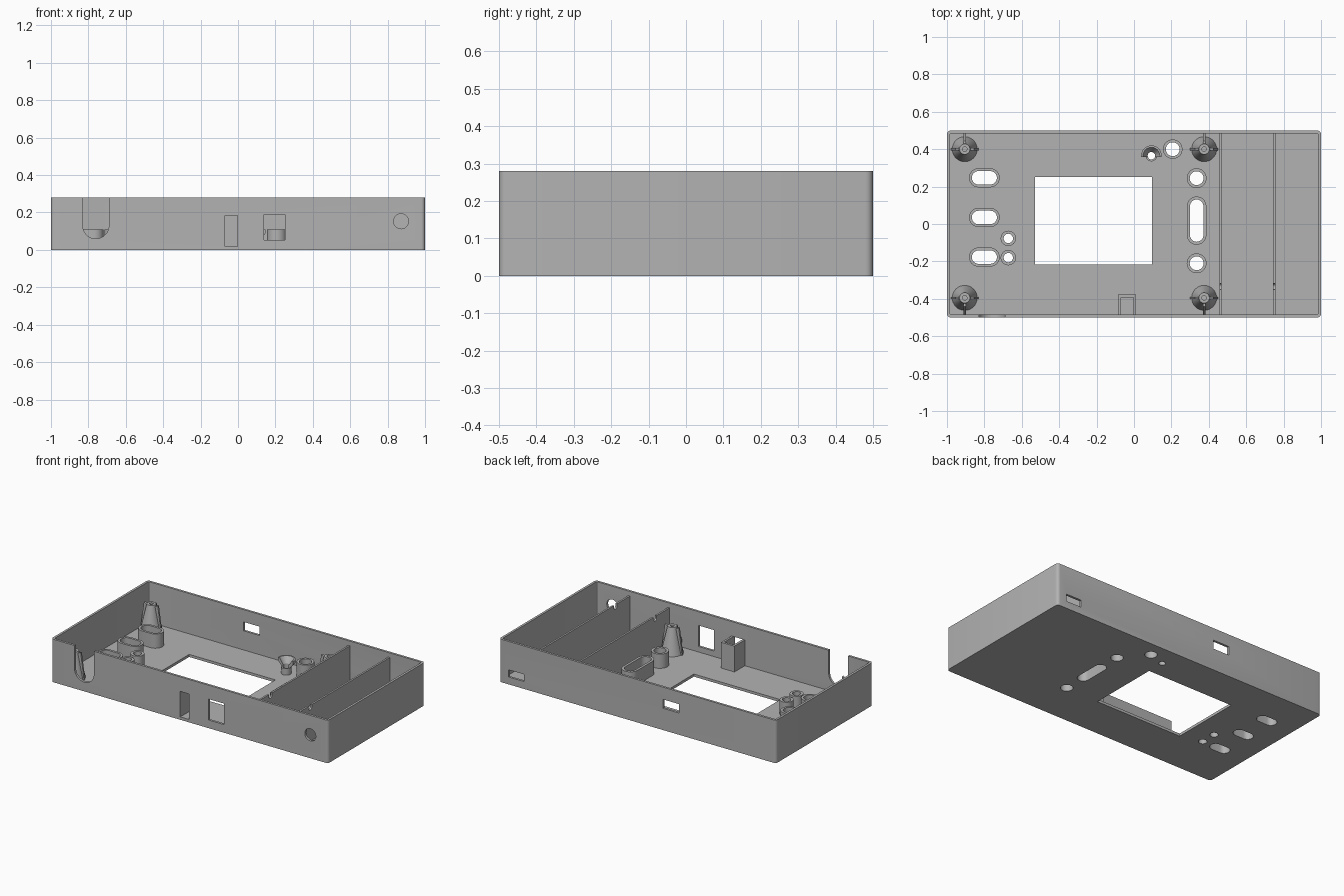
import bpy, bmesh, math
from mathutils import Matrix

cube = bpy.data.objects.get("Cube")
if cube:
    bpy.data.objects.remove(cube, do_unlink=True)

FLOOR, HEIGHT, WALL = 0.017, 0.28, 0.015
grey = bpy.data.materials.new("matte_grey")
grey.use_nodes = True
GREY = (0.45, 0.45, 0.45, 1)
grey.diffuse_color = GREY
grey.node_tree.nodes["Principled BSDF"].inputs["Base Color"].default_value = GREY


def make(name, bm):
    bmesh.ops.recalc_face_normals(bm, faces=bm.faces)
    mesh = bpy.data.meshes.new(name)
    bm.to_mesh(mesh)
    bm.free()
    mesh.materials.append(grey)
    ob = bpy.data.objects.new(name, mesh)
    bpy.context.collection.objects.link(ob)
    return ob


def rounded(cx, cy, hx, hy, r, steps=8):
    """Outline of a rounded rectangle; also gives circles and long slots."""
    pts = []
    for q, (sx, sy) in enumerate(((1, 1), (-1, 1), (-1, -1), (1, -1))):
        for i in range(steps + 1):
            a = (q + i / steps) * math.pi / 2
            p = (cx + sx * (hx - r) + r * math.cos(a), cy + sy * (hy - r) + r * math.sin(a))
            if not pts or math.dist(p, pts[-1]) > 1e-5:
                pts.append(p)
    if math.dist(pts[0], pts[-1]) < 1e-5:
        pts.pop()
    return pts


def prism(name, pts, low, high, axis="z"):
    """Extrude an outline along z, or an (x, z) outline along y, or (y, z) along x."""
    place = {"z": lambda u, v, w: (u, v, w),
             "y": lambda u, v, w: (u, w, v),
             "x": lambda u, v, w: (w, u, v)}[axis]
    bm = bmesh.new()
    a, b = [[bm.verts.new(place(u, v, w)) for u, v in pts] for w in (low, high)]
    bm.faces.new(a)
    bm.faces.new(b)
    for i in range(len(a)):
        j = (i + 1) % len(a)
        bm.faces.new((a[i], a[j], b[j], b[i]))
    return make(name, bm)


def box(name, x0, x1, y0, y1, z0, z1):
    return prism(name, [(x0, y0), (x1, y0), (x1, y1), (x0, y1)], z0, z1)


def cut(ob, cutters):
    for c in cutters:
        c.hide_render = True
        m = ob.modifiers.new("cut", "BOOLEAN")
        m.operation, m.solver, m.object = "DIFFERENCE", "EXACT", c
    deps = bpy.context.evaluated_depsgraph_get()
    mesh = bpy.data.meshes.new_from_object(ob.evaluated_get(deps))
    ob.modifiers.clear()
    ob.data = mesh
    for c in cutters:
        bpy.data.objects.remove(c, do_unlink=True)


def lathe(name, profile, x, y, steps=32):
    """Closed (radius, height) profile turned about a vertical axis."""
    bm = bmesh.new()
    rings = []
    for i in range(steps):
        a = i * math.tau / steps
        rings.append([bm.verts.new((x + r * math.cos(a), y + r * math.sin(a), z)) for r, z in profile])
    n = len(profile)
    for i in range(steps):
        p, q = rings[i], rings[(i + 1) % steps]
        for k in range(n):
            bm.faces.new((p[k], q[k], q[(k + 1) % n], p[(k + 1) % n]))
    return make(name, bm)


# Openings in the floor: centre, half sizes, rim width
openings = [(-0.8, y, 0.082, 0.051, 0.015) for y in (0.247, 0.035, -0.177)]
openings += [(-0.672, y, 0.041, 0.041, 0.016) for y in (-0.077, -0.18)]
openings += [(0.335, y, 0.053, 0.053, 0.016) for y in (0.245, -0.21)]
openings += [(0.335, 0.018, 0.052, 0.129, 0.016), (0.207, 0.4, 0.052, 0.052, 0.015)]
FUNNEL = (0.093, 0.365)

# Tray shell
shell = prism("tray_shell", rounded(0, 0, 1, 0.5, 0.02, 5), 0, HEIGHT)
cutters = [prism("hollow", rounded(0, 0, 1 - WALL, 0.5 - WALL, 0.008, 3), FLOOR, 0.4),
           box("screen_window", -0.528, 0.095, -0.217, 0.25, -0.1, 0.1)]
for cx, cy, hx, hy, rim in openings:
    r = min(hx, hy) - rim
    cutters.append(prism("hole", rounded(cx, cy, hx - rim, hy - rim, r), -0.1, 0.1))
cutters.append(prism("funnel_hole", rounded(*FUNNEL, 0.02, 0.02, 0.02), -0.1, 0.1))
# Front wall: cable notch, pocket opening, port, round hole
cutters += [prism("cable_notch", rounded(-0.76, 0.23, 0.07, 0.17, 0.07), -0.6, -0.45, "y"),
            box("pocket_opening", -0.069, -0.002, -0.6, -0.45, FLOOR + 0.002, 0.185),
            box("front_port", 0.138, 0.25, -0.6, -0.45, 0.053, 0.19),
            prism("round_port", rounded(0.872, 0.153, 0.04, 0.04, 0.04), -0.6, -0.45, "y")]
# Back wall ports
cutters += [box("back_port", 0.82, 0.93, 0.45, 0.6, 0.048, 0.095),
            box("back_port", -0.3, -0.185, 0.45, 0.6, 0.142, 0.2)]
cut(shell, cutters)

# Raised rims around the floor openings
rims = []
for cx, cy, hx, hy, rim in openings:
    r = min(hx, hy)
    ob = prism("opening_rim", rounded(cx, cy, hx, hy, r), FLOOR - 0.002, 0.11)
    cut(ob, [prism("bore", rounded(cx, cy, hx - rim, hy - rim, r - rim), -0.1, 0.3)])
    rims.append(ob)

# Half funnel beside the round rim
funnel = lathe("half_funnel", [(0.02, FLOOR - 0.002), (0.03, FLOOR - 0.002), (0.03, 0.06),
                               (0.055, 0.09), (0.055, 0.11), (0.045, 0.11), (0.02, 0.07)], *FUNNEL)
cut(funnel, [box("funnel_cut", 0, 0.2, 0.2, 0.357, 0.06, 0.3)])

# Dividers with a small notch in the top edge
for x in (0.463, 0.75):
    divider = box("divider", x - 0.006, x + 0.006, -0.49, 0.49, FLOOR - 0.002, 0.25)
    cut(divider, [prism("notch", rounded(-0.335, 0.25, 0.016, 0.03, 0.016), x - 0.1, x + 0.1, "x")])

# Switch pocket behind the front wall
pocket = box("switch_pocket", -0.085, 0.012, -0.488, -0.378, FLOOR - 0.002, 0.185)
cut(pocket, [box("pocket_hollow", -0.069, -0.002, -0.6, -0.393, FLOOR, 0.3)])

# Screw standoffs with tapered ribs
standoffs = []
for x in (-0.905, 0.375):
    for y, side in ((0.4, 1), (-0.395, -1)):
        standoffs.append(lathe("standoff", [(0.012, 0.012), (0.068, 0.012),
                                            (0.028, 0.19), (0.012, 0.19)], x, y))
        ribs = prism("standoff_side_ribs", [(x - 0.075, 0.012), (x + 0.075, 0.012), (x + 0.05, 0.19),
                                            (x + 0.028, 0.18), (x - 0.028, 0.18), (x - 0.05, 0.19)],
                     y - 0.006, y + 0.006, "y")
        wall_rib = prism("standoff_wall_rib", [(y, 0.012), (side * 0.488, 0.012),
                                               (side * 0.488, 0.06), (y + side * 0.045, 0.18), (y, 0.18)],
                         x - 0.006, x + 0.006, "x")
        for rib in (ribs, wall_rib):
            cut(rib, [prism("screw_bore", rounded(x, y, 0.012, 0.012, 0.012), 0, 0.3)])

# Smooth the curved parts, keep hard edges sharp
bpy.ops.object.select_all(action="DESELECT")
for ob in [shell, funnel] + rims + standoffs:
    ob.select_set(True)
bpy.context.view_layer.objects.active = shell
bpy.ops.object.shade_smooth_by_angle(angle=math.radians(30))
